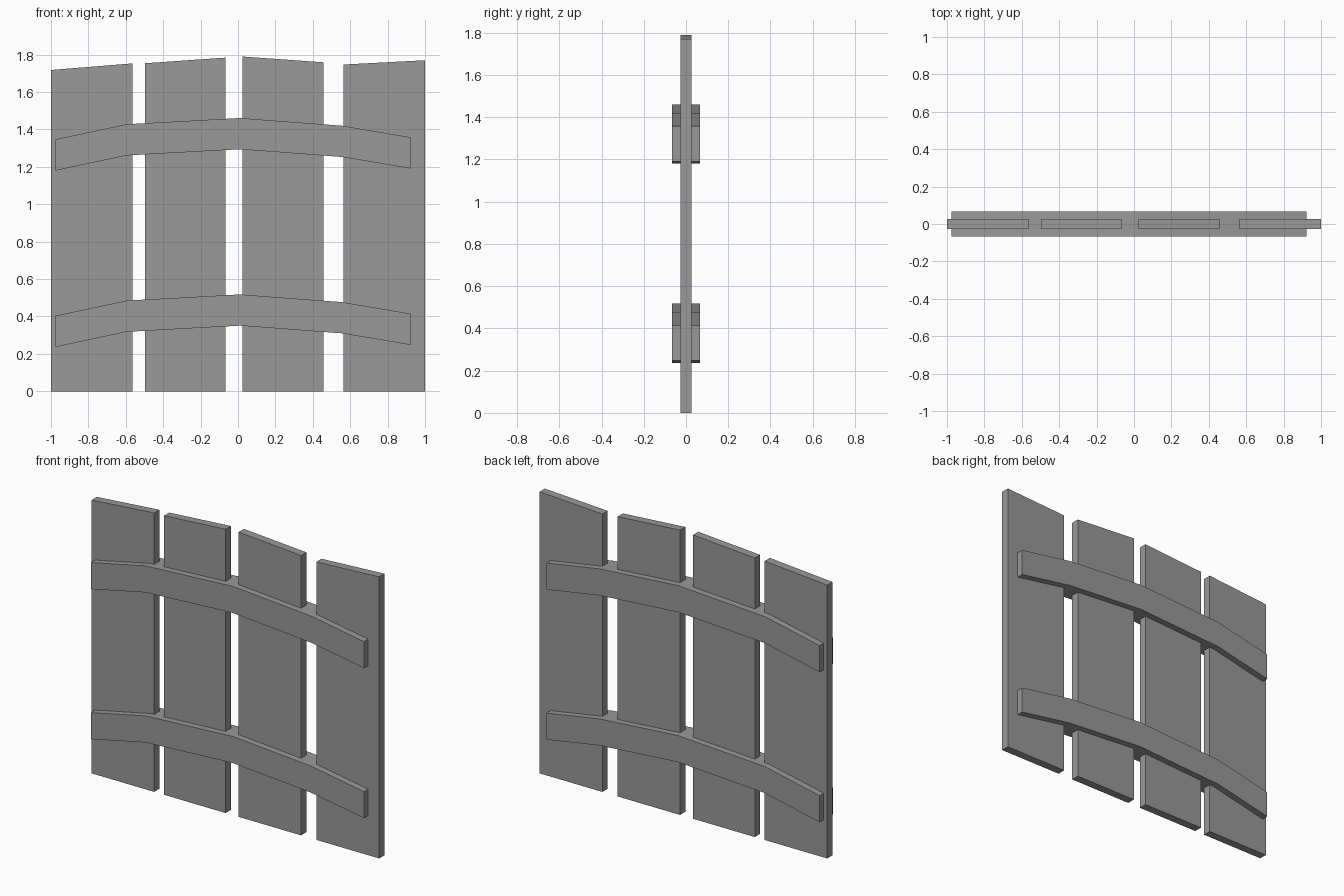
import bpy
import bmesh

if "Cube" in bpy.data.objects:
    bpy.data.objects.remove(bpy.data.objects["Cube"])

# Dark grey shared by every part
grey = bpy.data.materials.new("dark_grey")
grey.diffuse_color = (0.32, 0.32, 0.32, 1)
grey.use_nodes = True
grey.node_tree.nodes["Principled BSDF"].inputs["Base Color"].default_value = grey.diffuse_color


def extrude_profile(name, profile, half_depth):
    """Extrude an x/z outline symmetrically along y."""
    bm = bmesh.new()
    face = bm.faces.new([bm.verts.new((x, -half_depth, z)) for x, z in profile])
    result = bmesh.ops.extrude_face_region(bm, geom=[face])
    verts = [v for v in result["geom"] if isinstance(v, bmesh.types.BMVert)]
    bmesh.ops.translate(bm, verts=verts, vec=(0, 2 * half_depth, 0))
    bmesh.ops.recalc_face_normals(bm, faces=bm.faces)
    mesh = bpy.data.meshes.new(name)
    bm.to_mesh(mesh)
    bm.free()
    mesh.materials.append(grey)
    obj = bpy.data.objects.new(name, mesh)
    bpy.context.collection.objects.link(obj)
    return obj


# Upright planks with slanted tops: left x, right x, left height, right height
planks = [
    (-1.0, -0.565, 1.718, 1.753),
    (-0.497, -0.067, 1.754, 1.784),
    (0.023, 0.457, 1.79, 1.759),
    (0.563, 1.0, 1.747, 1.77),
]
for i, (x0, x1, z0, z1) in enumerate(planks, 1):
    extrude_profile(f"plank_{i}", [(x0, 0), (x1, 0), (x1, z1), (x0, z0)], 0.026)

# Bowed cross rails, running through the planks and standing proud on both sides
rail_height = 0.167
rail_top = [(-0.976, 0.404), (-0.595, 0.485), (0.01, 0.518), (0.555, 0.477), (0.923, 0.415)]
for name, lift in (("lower_rail", 0.0), ("upper_rail", 0.943)):
    top = [(x, z + lift) for x, z in rail_top]
    bottom = [(x, z - rail_height) for x, z in top]
    extrude_profile(name, bottom + top[::-1], 0.067)
